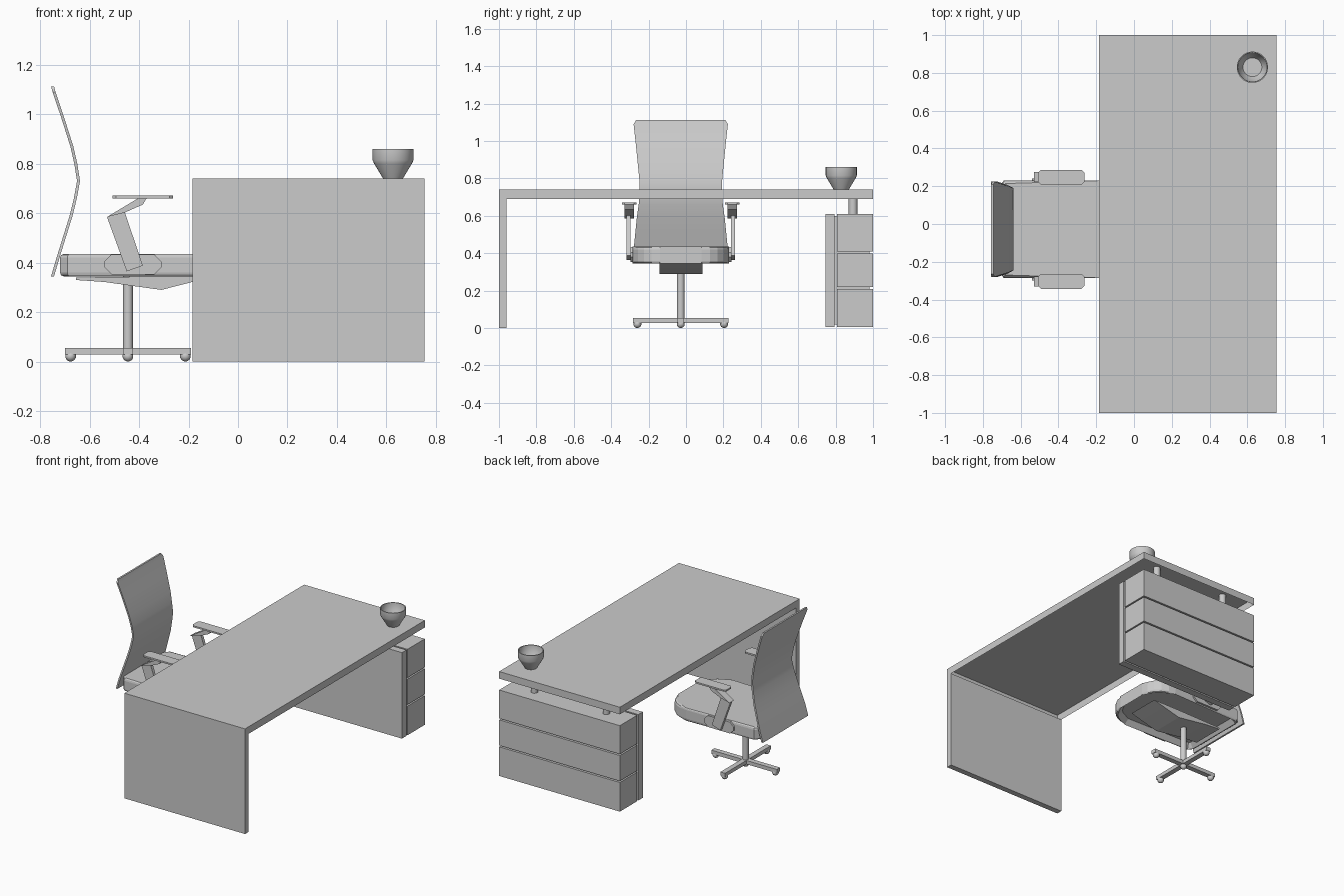
import bpy, bmesh, math
from mathutils import Vector

if "Cube" in bpy.data.objects:
    bpy.data.objects.remove(bpy.data.objects["Cube"])

CX, CY = -0.445, -0.028   # chair centre


def finish(name, bm, smooth=False):
    bmesh.ops.recalc_face_normals(bm, faces=bm.faces)
    me = bpy.data.meshes.new(name)
    bm.to_mesh(me)
    bm.free()
    ob = bpy.data.objects.new(name, me)
    bpy.context.collection.objects.link(ob)
    if smooth:
        bpy.ops.object.select_all(action='DESELECT')
        ob.select_set(True)
        bpy.context.view_layer.objects.active = ob
        bpy.ops.object.shade_smooth_by_angle(angle=math.radians(35))
    return ob


def prism(name, pts, axis, a, b, bevel=0.0):
    """Extrude a 2D profile along axis ('y': pts are x,z; 'z': pts are x,y)."""
    bm = bmesh.new()
    put = (lambda p, t: (p[0], t, p[1])) if axis == 'y' else (lambda p, t: (p[0], p[1], t))
    lo = [bm.verts.new(put(p, a)) for p in pts]
    hi = [bm.verts.new(put(p, b)) for p in pts]
    bm.faces.new(lo)
    bm.faces.new(hi)
    n = len(pts)
    for i in range(n):
        j = (i + 1) % n
        bm.faces.new((lo[i], lo[j], hi[j], hi[i]))
    if bevel:
        rim = [e for f in bm.faces if len(f.verts) > 4 for e in f.edges]
        bmesh.ops.bevel(bm, geom=list(set(rim)), offset=bevel, segments=2,
                        profile=0.5, affect='EDGES')
    return finish(name, bm)


def box(name, x0, x1, y0, y1, z0, z1):
    return prism(name, [(x0, y0), (x1, y0), (x1, y1), (x0, y1)], 'z', z0, z1)


def chamfered(x0, x1, y0, y1, c):
    return [(x0 + c, y0), (x1 - c, y0), (x1, y0 + c), (x1, y1 - c),
            (x1 - c, y1), (x0 + c, y1), (x0, y1 - c), (x0, y0 + c)]


def lathe(name, prof, x, y, n):
    """Spin an (r, z) profile; both ends are capped."""
    bm = bmesh.new()
    rings = [[bm.verts.new((x + r * math.cos(2 * math.pi * i / n),
                            y + r * math.sin(2 * math.pi * i / n), z))
              for i in range(n)] for r, z in prof]
    for A, B in zip(rings, rings[1:]):
        for i in range(n):
            j = (i + 1) % n
            bm.faces.new((A[i], A[j], B[j], B[i]))
    bm.faces.new(rings[0])
    bm.faces.new(rings[-1])
    return finish(name, bm, True)


# Desk: top is a shell open underneath, one panel leg
X0, X1 = -0.185, 0.755
top = box("desk_top", X0, X1, -1, 1, 0.69, 0.74)
bm = bmesh.new()
bm.from_mesh(top.data)
bmesh.ops.delete(bm, geom=[f for f in bm.faces if f.normal.z < -0.9], context='FACES_ONLY')
bm.to_mesh(top.data)
bm.free()
box("panel_leg", X0, X1, -1, -0.96, 0, 0.69)

# Drawer unit: side panel, recessed core, three drawers, posts up to the top
box("drawer_side_panel", X0, X1, 0.745, 0.795, 0.005, 0.61)
box("drawer_core", X0 + 0.02, X1 - 0.02, 0.795, 0.98, 0.02, 0.60)
for i, (z0, z1) in enumerate([(0.005, 0.21), (0.22, 0.40), (0.41, 0.61)]):
    box(f"drawer_{i + 1}", X0, X1, 0.807, 1.0, z0, z1)
for i, x in enumerate((-0.005, 0.555)):
    lathe(f"support_post_{i + 1}", [(0.023, 0.61), (0.023, 0.74)], x, 0.893, 16)

# Pot on the desk
lathe("pot", [(0.04, 0.74), (0.076, 0.80), (0.083, 0.815), (0.083, 0.86), (0.077, 0.86),
              (0.075, 0.815), (0.05, 0.775)], 0.627, 0.83, 32)

# Seat cushion: rounded front, hollow underside
half = [(-0.72, 0.22), (-0.69, 0.257), (-0.16, 0.258)]
half += [(-0.16 + 0.16 * math.sin(t), 0.11 + 0.148 * math.cos(t))
         for t in [math.radians(a) for a in (18, 36, 54, 72, 90)]]
outline = [(x, CY + y) for x, y in half] + [(x, CY - y) for x, y in reversed(half)]
seat = prism("seat", outline, 'z', 0.345, 0.435, 0.015)
bm = bmesh.new()
bm.from_mesh(seat.data)
under = [min(bm.faces, key=lambda f: f.calc_center_median().z)]
bmesh.ops.inset_region(bm, faces=under, thickness=0.03)
bmesh.ops.translate(bm, verts=under[0].verts, vec=(0, 0, 0.035))
bm.to_mesh(seat.data)
bm.free()

# Backrest: bent sheet with a narrow waist and clipped top corners
rows = [(-0.75, 0.345, 0.252), (-0.728, 0.42, 0.252), (-0.70, 0.51, 0.243),
        (-0.675, 0.59, 0.235), (-0.658, 0.66, 0.225), (-0.645, 0.73, 0.219),
        (-0.656, 0.80, 0.222), (-0.672, 0.87, 0.229), (-0.71, 0.99, 0.241),
        (-0.744, 1.09, 0.252), (-0.75, 1.113, 0.238)]
bm = bmesh.new()
grid = [[bm.verts.new((x + dx, CY + s * w, z)) for s, dx in
         ((-1, -0.006), (1, -0.006), (1, 0.006), (-1, 0.006))] for x, z, w in rows]
for A, B in zip(grid, grid[1:]):
    for i in range(4):
        j = (i + 1) % 4
        bm.faces.new((A[i], A[j], B[j], B[i]))
bm.faces.new(grid[0])
bm.faces.new(grid[-1])
finish("backrest", bm, True)

# Armrests on both sides
for side, s in (("left", 1), ("right", -1)):
    def ys(a, b):
        return sorted((CY + s * a, CY + s * b))
    prism(f"{side}_arm_mount", chamfered(-0.54, -0.31, 0.353, 0.433, 0.028), 'y', *ys(0.25, 0.27))
    prism(f"{side}_arm_strut", [(-0.45, 0.365), (-0.385, 0.388), (-0.458, 0.605),
                                (-0.53, 0.585)], 'y', *ys(0.268, 0.29))
    prism(f"{side}_arm_bracket", [(-0.53, 0.585), (-0.458, 0.603), (-0.385, 0.635), (-0.37, 0.66),
                                  (-0.405, 0.66)], 'y', *ys(0.25, 0.302))
    prism(f"{side}_arm_pad", chamfered(-0.507, -0.263, *ys(0.236, 0.315), 0.014), 'z', 0.66, 0.671)

# Tilt mechanism under the seat
prism("tilt_mechanism", [(-0.655, 0.34), (-0.655, 0.33), (-0.54, 0.322), (-0.31, 0.29),
                         (-0.185, 0.322), (-0.1, 0.345), (-0.31, 0.345)], 'y', CY - 0.115, CY + 0.115)

# Column and four-spoke base with casters
lathe("column", [(0.02, 0.025), (0.02, 0.345)], CX, CY, 12)
box("base_spoke_x", CX - 0.255, CX + 0.255, CY - 0.018, CY + 0.018, 0.028, 0.054)
box("base_spoke_y", CX - 0.018, CX + 0.018, CY - 0.255, CY + 0.255, 0.028, 0.054)
ball = [(0.022 * math.sin(t), 0.022 - 0.022 * math.cos(t))
        for t in [math.radians(a) for a in (12, 45, 75, 105, 135, 168)]]
for i in range(4):
    a = i * math.pi / 2
    lathe(f"caster_{i + 1}", ball, CX + 0.232 * math.cos(a), CY + 0.232 * math.sin(a), 12)
lathe("centre_glide", ball, CX, CY, 12)
